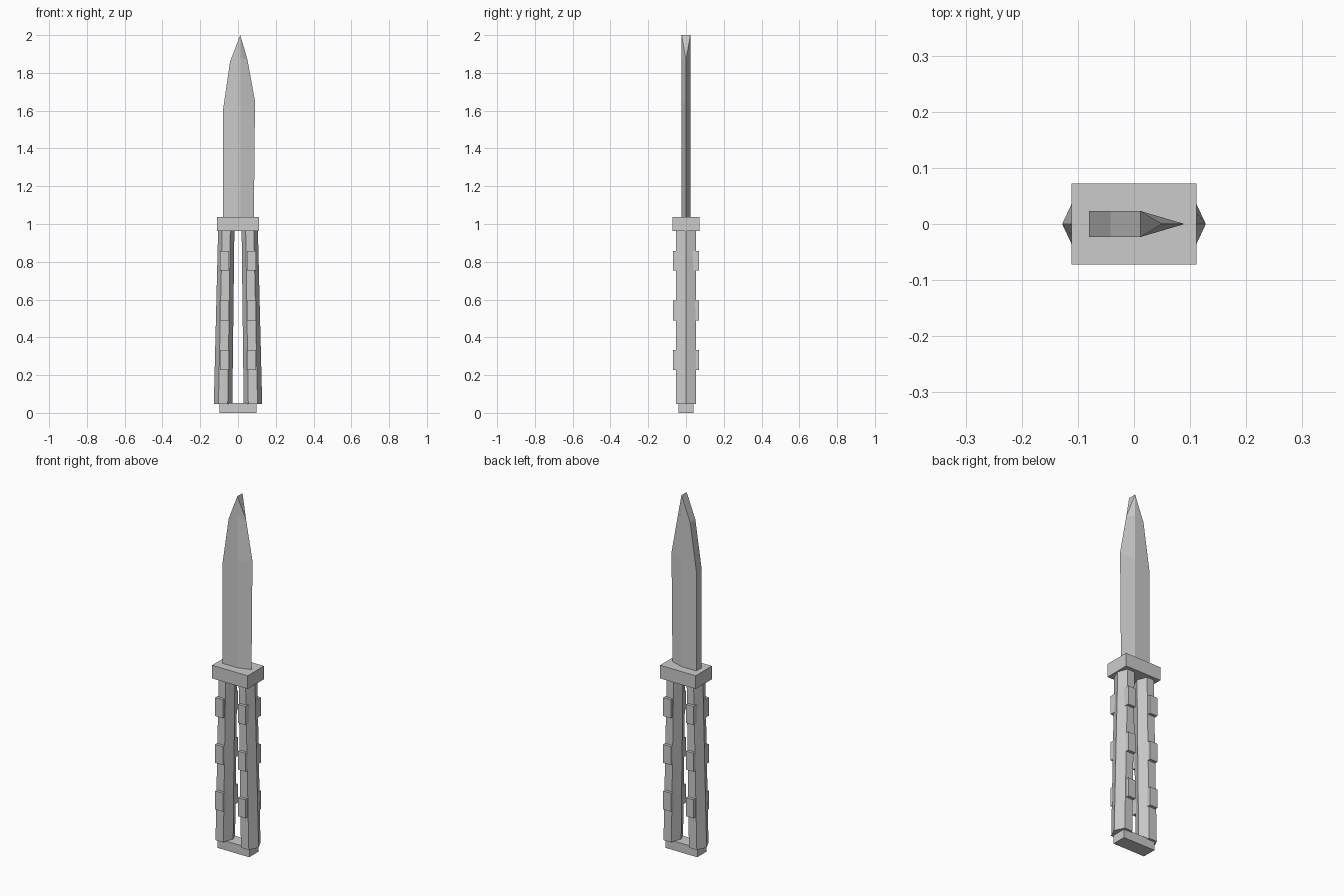
import bpy, bmesh, math

if "Cube" in bpy.data.objects:
    bpy.data.objects.remove(bpy.data.objects["Cube"])

steel = bpy.data.materials.new("plain_grey")
steel.diffuse_color = (0.6, 0.6, 0.6, 1)
steel.use_nodes = True
steel.node_tree.nodes["Principled BSDF"].inputs["Base Color"].default_value = steel.diffuse_color


def finish(name, bm):
    bmesh.ops.remove_doubles(bm, verts=bm.verts, dist=1e-5)
    bmesh.ops.recalc_face_normals(bm, faces=bm.faces)
    mesh = bpy.data.meshes.new(name)
    bm.to_mesh(mesh)
    bm.free()
    mesh.materials.append(steel)
    ob = bpy.data.objects.new(name, mesh)
    bpy.context.collection.objects.link(ob)
    return ob


def box(name, x0, x1, y, z0, z1):
    bm = bmesh.new()
    bmesh.ops.create_cube(bm, size=1)
    for v in bm.verts:
        v.co.x = (x0 + x1) / 2 + v.co.x * (x1 - x0)
        v.co.y *= 2 * y
        v.co.z = (z0 + z1) / 2 + v.co.z * (z1 - z0)
    return finish(name, bm)


def loft(bm, rings):
    """Join closed rings with flat sides and cap both ends."""
    rings = [[bm.verts.new(p) for p in r] for r in rings]
    n = len(rings[0])
    for a, b in zip(rings, rings[1:]):
        for i in range(n):
            j = (i + 1) % n
            bm.faces.new((a[i], a[j], b[j], b[i]))
    bm.faces.new(rings[0])
    bm.faces.new(rings[-1])


# Blade: flat spine, one wedge-ground edge, (spine x, spine z, edge x, edge z, ridge z)
T, R = 0.023, 0.012
rings = []
for sx, sz, ex, ez, rz in ((-0.08, 1.02, 0.084, 1.02, 1.02),
                           (-0.08, 1.60, 0.09, 1.65, 1.63),
                           (-0.042, 1.86, 0.05, 1.87, 1.88)):
    rings.append([(sx, -T, sz), (R, -T, rz), (ex, 0, ez), (R, T, rz), (sx, T, sz)])
bm = bmesh.new()
loft(bm, rings)
bm.faces.ensure_lookup_table()
cap = bm.faces[-1]
s0, r0, e, r1, s1 = list(cap.verts)
bm.faces.remove(cap)
# Point of the blade: a short edge across the thickness
t0, t1 = bm.verts.new((R, -T, 2.0)), bm.verts.new((R, T, 2.0))
for f in ((s0, r0, t0), (r0, e, t0), (e, t1, t0), (e, r1, t1), (r1, s1, t1), (s1, s0, t0, t1)):
    bm.faces.new(f)
finish("blade", bm)

# Guard and bottom latch
box("guard", -0.111, 0.111, 0.072, 0.962, 1.036)
box("latch", -0.098, 0.098, 0.04, 0.0, 0.052)

# Two leaning six-sided handles with grip blocks
for side, label in ((-1, "left"), (1, "right")):
    rings = []
    for cx, r, z in ((0.079, 0.049, 0.047), (0.062, 0.043, 0.98)):
        rings.append([(side * cx + r * math.cos(i * math.pi / 3),
                       0.052 * math.sin(i * math.pi / 3) / math.sin(math.pi / 3), z)
                      for i in range(6)])
    bm = bmesh.new()
    loft(bm, rings)
    finish(label + "_handle", bm)
    for k, z in enumerate((0.28, 0.542, 0.805)):
        a, b = sorted((side * 0.047, side * 0.094))
        box(f"{label}_grip_block_{k + 1}", a, b, 0.068, z - 0.052, z + 0.052)
